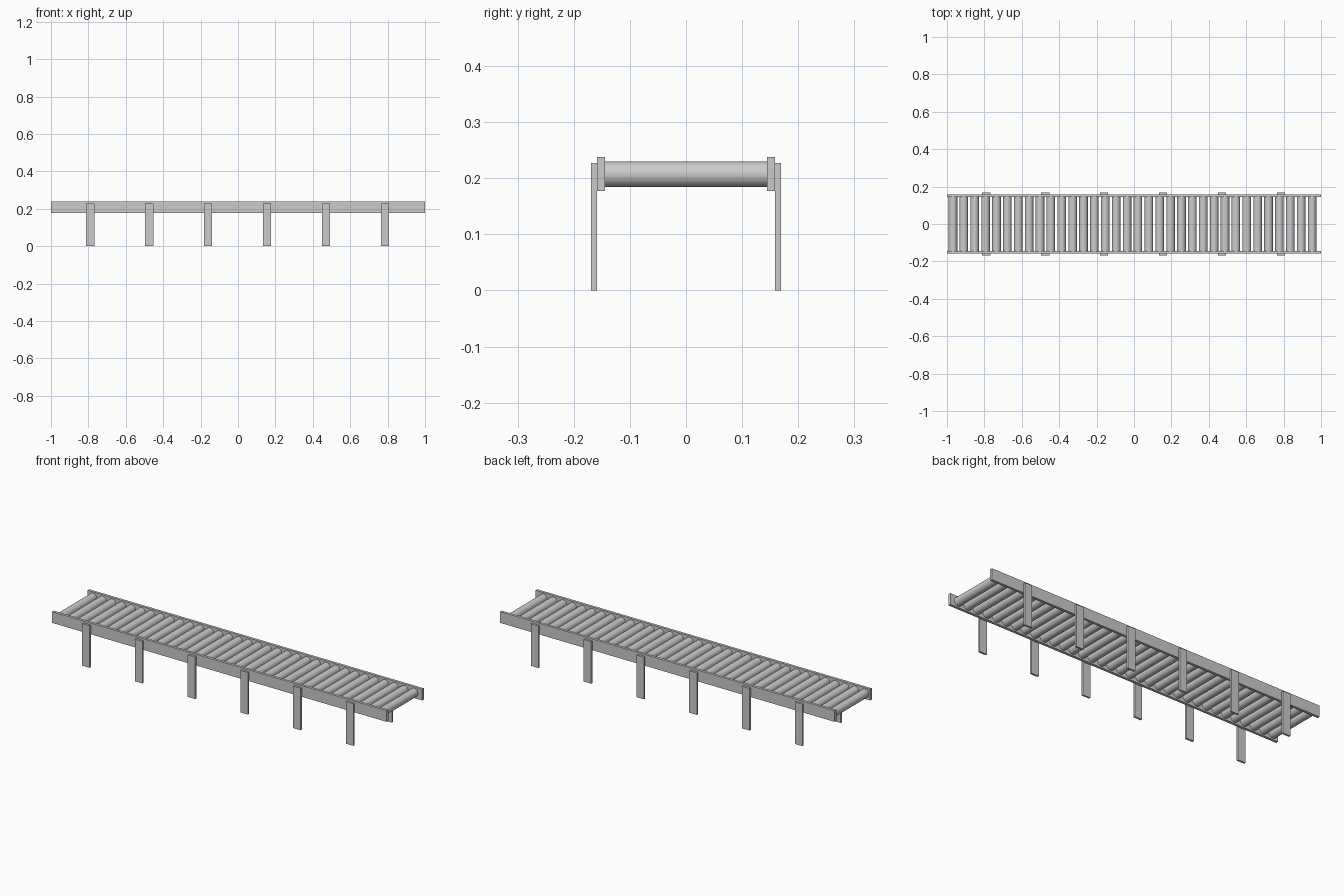
import bpy
import math

if "Cube" in bpy.data.objects:
    bpy.data.objects.remove(bpy.data.objects["Cube"])


def box(name, x0, x1, y0, y1, z0, z1):
    bpy.ops.mesh.primitive_cube_add(
        size=1, location=((x0 + x1) / 2, (y0 + y1) / 2, (z0 + z1) / 2))
    ob = bpy.context.object
    ob.name = name
    ob.scale = (x1 - x0, y1 - y0, z1 - z0)
    bpy.ops.object.transform_apply(location=False, rotation=False, scale=True)
    return ob


RAIL_IN, RAIL_OUT, LEG_OUT = 0.1445, 0.1585, 0.169

for side, s in (("front", -1), ("back", 1)):
    # side rail
    y0, y1 = sorted((s * RAIL_IN, s * RAIL_OUT))
    box(f"{side}_rail", -1, 1, y0, y1, 0.177, 0.2375)
    # legs bolted to the outside of the rail
    y0, y1 = sorted((s * RAIL_OUT, s * LEG_OUT))
    for i in range(6):
        x = -0.791 + i * 0.3154
        box(f"{side}_leg_{i + 1}", x - 0.0225, x + 0.0225, y0, y1, 0, 0.227)

# rollers spanning between the rails
COUNT, FIRST, LAST = 34, -0.968, 0.952
bpy.ops.mesh.primitive_cylinder_add(
    vertices=32, radius=0.023, depth=2 * RAIL_IN,
    location=(FIRST, 0, 0.207), rotation=(math.pi / 2, 0, 0))
roller = bpy.context.object
roller.name = "roller_1"
bpy.ops.object.shade_smooth_by_angle()
for i in range(1, COUNT):
    copy = roller.copy()
    copy.name = f"roller_{i + 1}"
    copy.location.x = FIRST + i * (LAST - FIRST) / (COUNT - 1)
    bpy.context.collection.objects.link(copy)
